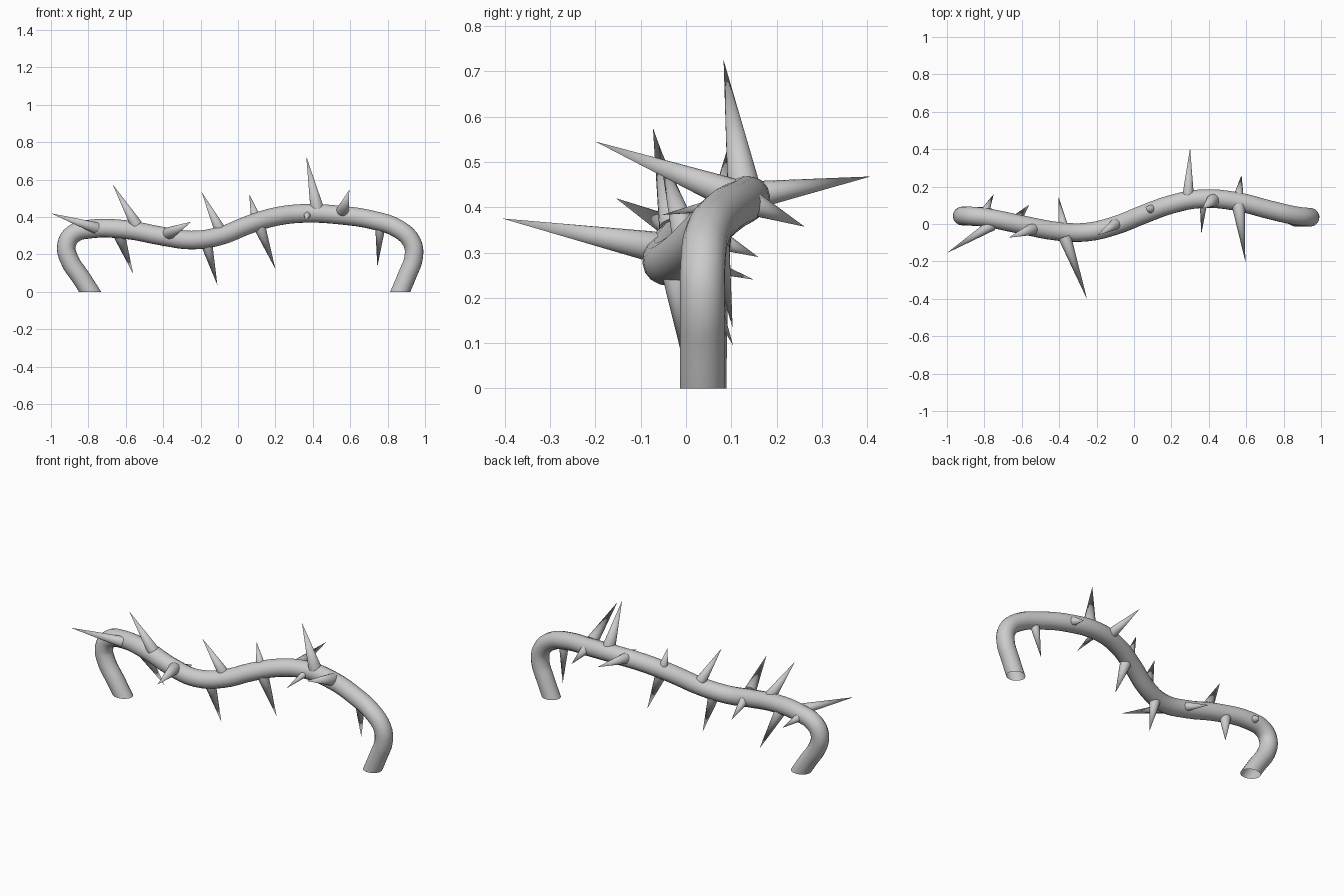
import bpy, bmesh
from mathutils import Vector

# Vine stem: centreline through a few points, round bevel
PATH = [(-0.765, 0.04, -0.04), (-0.835, 0.04, 0.07), (-0.905, 0.042, 0.18),
        (-0.917, 0.043, 0.25), (-0.88, 0.043, 0.31), (-0.79, 0.034, 0.336),
        (-0.6, -0.004, 0.333), (-0.4, -0.04, 0.297), (-0.25, -0.043, 0.277),
        (-0.1, -0.008, 0.298), (0.06, 0.055, 0.36), (0.2, 0.105, 0.402),
        (0.36, 0.135, 0.42), (0.55, 0.12, 0.41), (0.72, 0.077, 0.384),
        (0.86, 0.045, 0.335), (0.93, 0.037, 0.265), (0.94, 0.036, 0.19),
        (0.905, 0.036, 0.09), (0.85, 0.036, -0.04)]
curve = bpy.data.curves.new("stem_path", 'CURVE')
curve.dimensions = '3D'
curve.bevel_depth = 0.05
curve.bevel_resolution = 6
curve.resolution_u = 4
spline = curve.splines.new('BEZIER')
spline.bezier_points.add(len(PATH) - 1)
for bp, co in zip(spline.bezier_points, PATH):
    bp.co = co
    bp.handle_left_type = bp.handle_right_type = 'AUTO'
stem = bpy.data.objects.new("stem", curve)
bpy.context.collection.objects.link(stem)
bpy.context.view_layer.objects.active = stem
stem.select_set(True)
bpy.ops.object.convert(target='MESH')
stem = bpy.context.object

# Trim both open ends flat at the ground
bm = bmesh.new()
bm.from_mesh(stem.data)
bmesh.ops.bisect_plane(bm, geom=bm.verts[:] + bm.edges[:] + bm.faces[:],
                       plane_co=(0, 0, 0), plane_no=(0, 0, -1), clear_outer=True)
bm.to_mesh(stem.data)
bm.free()
bpy.ops.object.shade_smooth_by_angle()


# Thorns: cone from a base on the stem to a sharp tip
def thorn(base, tip, r):
    base, tip = Vector(base), Vector(tip)
    d = tip - base
    base -= d.normalized() * 0.012
    d = tip - base
    bpy.ops.mesh.primitive_cone_add(vertices=16, radius1=r, radius2=0, depth=d.length,
                                    location=(base + tip) / 2,
                                    rotation=d.to_track_quat('Z', 'Y').to_euler())
    bpy.context.object.name = "thorn"
    bpy.ops.object.shade_smooth_by_angle()


THORNS = [
    ((-0.77, -0.012, 0.345), (-1.0, -0.155, 0.42), 0.031),
    ((-0.79, 0.08, 0.325), (-0.75, 0.16, 0.29), 0.023),
    ((-0.63, 0.02, 0.29), (-0.56, 0.104, 0.095), 0.031),
    ((-0.55, -0.03, 0.37), (-0.67, -0.073, 0.575), 0.032),
    ((-0.365, -0.085, 0.315), (-0.25, -0.405, 0.375), 0.034),
    ((-0.38, 0.0, 0.287), (-0.405, 0.15, 0.24), 0.026),
    ((-0.165, -0.022, 0.245), (-0.11, 0.0, 0.035), 0.031),
    ((-0.105, -0.005, 0.35), (-0.195, -0.06, 0.535), 0.03),
    ((0.09, 0.08, 0.415), (0.06, 0.09, 0.525), 0.025),
    ((0.12, 0.07, 0.335), (0.2, 0.08, 0.122), 0.032),
    ((0.29, 0.17, 0.43), (0.3, 0.408, 0.468), 0.03),
    ((0.37, 0.09, 0.41), (0.36, -0.053, 0.383), 0.019),
    ((0.42, 0.125, 0.46), (0.365, 0.083, 0.725), 0.036),
    ((0.56, 0.085, 0.435), (0.595, -0.2, 0.545), 0.035),
    ((0.56, 0.155, 0.405), (0.575, 0.262, 0.357), 0.028),
    ((0.76, 0.07, 0.335), (0.745, 0.103, 0.133), 0.027),
]
for t in THORNS:
    thorn(*t)
